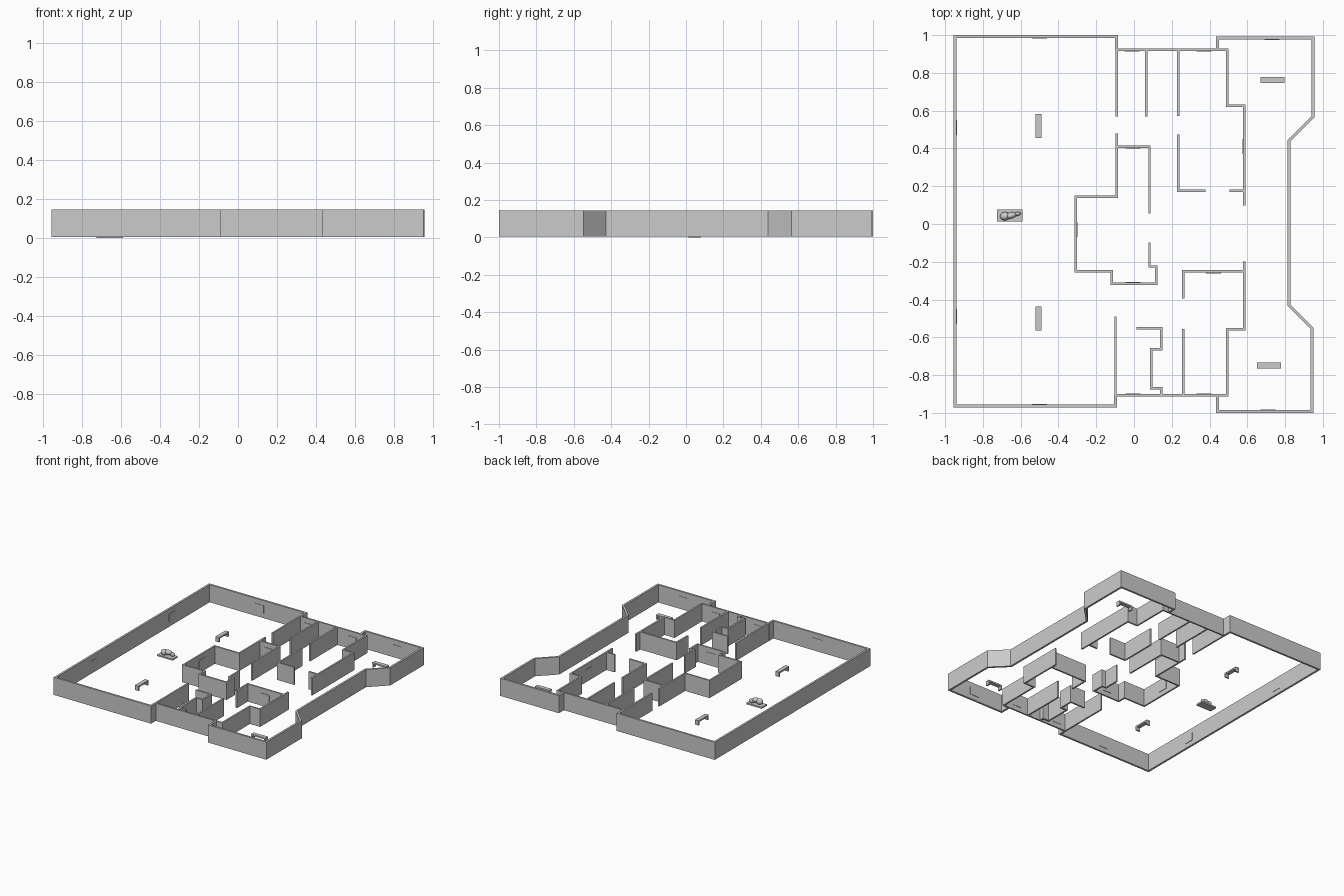
import bpy
import bmesh
from math import radians
from mathutils import Vector, Matrix

cube = bpy.data.objects.get("Cube")
if cube:
    bpy.data.objects.remove(cube, do_unlink=True)

WALL_BOTTOM, WALL_TOP = 0.004, 0.145
THICK, THIN = 0.016, 0.013

grey = bpy.data.materials.new("plain_grey")
grey.use_nodes = True
grey.diffuse_color = (0.6, 0.6, 0.6, 1)
grey.node_tree.nodes["Principled BSDF"].inputs["Base Color"].default_value = (0.6, 0.6, 0.6, 1)


def make_object(name, bm):
    bmesh.ops.recalc_face_normals(bm, faces=bm.faces)
    mesh = bpy.data.meshes.new(name)
    bm.to_mesh(mesh)
    bm.free()
    mesh.materials.append(grey)
    obj = bpy.data.objects.new(name, mesh)
    bpy.context.collection.objects.link(obj)
    return obj


def add_box(bm, centre, size):
    matrix = Matrix.Translation(centre) @ Matrix.Diagonal((*size, 1))
    bmesh.ops.create_cube(bm, size=1, matrix=matrix)


def wall(name, path, thickness):
    """Extrude a mitred strip that follows a plan path."""
    pts = [Vector(p) for p in path]
    dirs = [(b - a).normalized() for a, b in zip(pts, pts[1:])]
    bm = bmesh.new()
    rings = []
    for i, p in enumerate(pts):
        before, after = dirs[max(i - 1, 0)], dirs[min(i, len(dirs) - 1)]
        normal = Vector((-before.y, before.x))
        tangent = (before + after).normalized()
        miter = Vector((-tangent.y, tangent.x))
        off = miter * (thickness / 2 / miter.dot(normal))
        corners = ((p + off, WALL_BOTTOM), (p - off, WALL_BOTTOM),
                   (p - off, WALL_TOP), (p + off, WALL_TOP))
        rings.append([bm.verts.new((c.x, c.y, z)) for c, z in corners])
    for a, b in zip(rings, rings[1:]):
        for k in range(4):
            n = (k + 1) % 4
            bm.faces.new((a[k], a[n], b[n], b[k]))
    bm.faces.new(rings[0])
    bm.faces.new(rings[-1])
    return make_object(name, bm)


# Outer walls
wall("yard_wall", [(-.092, .922), (-.092, .992), (-.948, .992), (-.948, -.964),
                   (-.098, -.964), (-.098, -.906)], THICK)
wall("terrace_wall", [(.441, .922), (.441, .984), (.948, .984), (.948, .568),
                      (.821, .441), (.821, -.431), (.943, -.552),
                      (.943, -.992), (.441, -.992), (.441, -.906)], THICK)
wall("back_house_wall", [(-.098, .922), (.494, .922), (.494, .626),
                         (.584, .626), (.584, .098)], THIN)
wall("front_house_wall", [(-.098, -.906), (.494, -.906), (.494, -.557),
                          (.584, -.557), (.584, -.198)], THIN)

# Partition walls
partitions = {
    "back_yard_partition": [(-.092, .922), (-.092, .568)],
    "front_yard_partition": [(-.098, -.906), (-.098, -.489)],
    "back_room_partition": [(.066, .922), (.066, .568)],
    "back_hall_partition": [(.235, .922), (.235, .571)],
    "corner_partition": [(.235, .473), (.235, .177), (.378, .177)],
    "short_partition": [(.505, .177), (.584, .177)],
    "bay_partition": [(-.092, .478), (-.092, .145), (-.309, .145), (-.309, -.251),
                      (-.119, -.251), (-.119, -.317), (.119, -.317),
                      (.119, -.225), (.082, -.225), (.082, -.098)],
    "bay_return_partition": [(-.092, .409), (.082, .409), (.082, .055)],
    "front_room_partition": [(.584, -.251), (.261, -.251), (.261, -.394)],
    "closet_partition": [(.013, -.552), (.145, -.552), (.145, -.663), (.092, -.663),
                         (.092, -.869), (.145, -.869), (.145, -.906)],
    "front_hall_partition": [(.261, -.557), (.261, -.906)],
}
for name, path in partitions.items():
    wall(name, path, THIN)


# Thin plates on wall faces
def plate(x, y, along_x):
    bm = bmesh.new()
    size = (.08, .006, .065) if along_x else (.006, .08, .065)
    add_box(bm, (x, y, .073), size)
    make_object("wall_plate", bm)


for x, y in [(-.5, .984), (-.5, -.956), (-.01, .915), (.37, .915), (.73, .976),
             (-.005, .402), (-.005, -.31), (.42, -.258), (-.005, -.9),
             (.37, -.9), (.71, -.984)]:
    plate(x, y, True)
for x, y in [(-.94, .51), (-.94, -.49), (.578, .41), (-.302, -.03)]:
    plate(x, y, False)


# Benches: a seat slab on two end legs
def bench(name, x, y, along_x):
    bm = bmesh.new()
    add_box(bm, (0, 0, .036), (.127, .032, .012))
    for side in (-1, 1):
        add_box(bm, (side * .057, 0, .017), (.012, .032, .026))
    turn = Matrix.Rotation(0 if along_x else radians(90), 4, 'Z')
    bm.transform(Matrix.Translation((x, y, 0)) @ turn)
    make_object(name, bm)


bench("yard_bench_back", -.505, .52, False)
bench("yard_bench_front", -.505, -.5, False)
bench("terrace_bench_back", .732, .763, True)
bench("terrace_bench_front", .716, -.75, True)

# Sculpture: tapering rounded body on a low plinth
bm = bmesh.new()
add_box(bm, (-.658, .045, .006), (.137, .064, .012))
make_object("sculpture_plinth", bm)

bm = bmesh.new()
for x, y, z, sx, sy, sz in [(-.683, .041, .033, .026, .022, .024),
                            (-.652, .045, .038, .03, .017, .02),
                            (-.62, .053, .027, .022, .011, .017)]:
    matrix = (Matrix.Translation((x, y, z)) @ Matrix.Rotation(radians(12), 4, 'Z')
              @ Matrix.Diagonal((sx, sy, sz, 1)))
    bmesh.ops.create_uvsphere(bm, u_segments=16, v_segments=10, radius=1, matrix=matrix)
body = make_object("sculpture_body", bm)
for face in body.data.polygons:
    face.use_smooth = True
